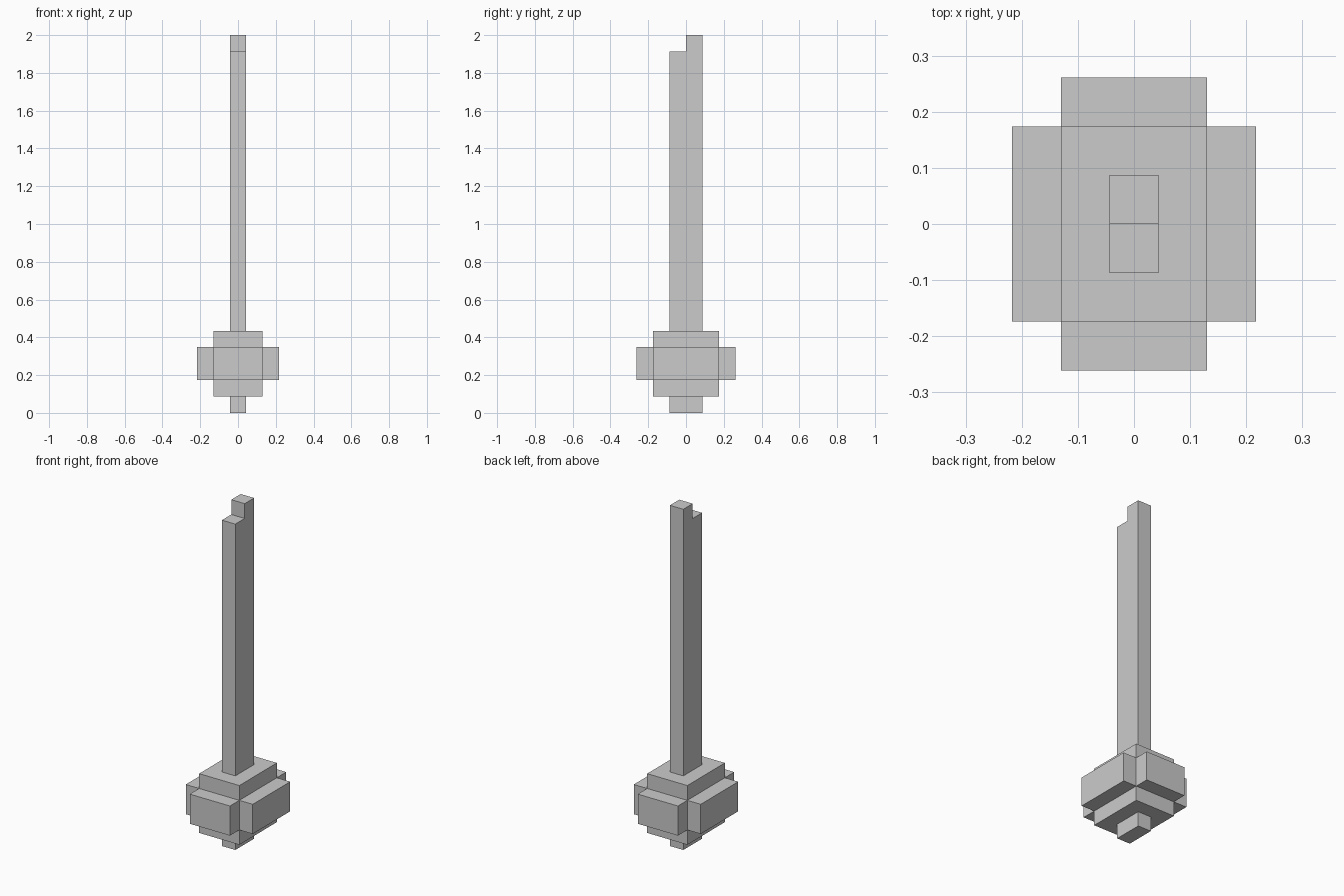
import bpy, bmesh
from mathutils import Vector

if "Cube" in bpy.data.objects:
    bpy.data.objects.remove(bpy.data.objects["Cube"])

U = 2 / 23  # one block of the grid the model is built on
ORIGIN = Vector((-2.5, -3, 0))  # centres the 5 x 6 block footprint


def block(x0, x1, y0, y1, z0, z1):
    """Set of grid cells filling a box."""
    return {(x, y, z) for x in range(x0, x1) for y in range(y0, y1) for z in range(z0, z1)}


# Parts, in grid cells
parts = {
    # long shaft with a half-depth step at the tip
    "shaft": block(2, 3, 2, 4, 5, 22) | block(2, 3, 3, 4, 22, 23),
    # rounded block head: core plus side and front/back bulges
    "head": block(1, 4, 1, 5, 1, 5) | block(0, 5, 1, 5, 2, 4) | block(1, 4, 0, 6, 2, 4),
    # small foot under the head
    "foot": block(2, 3, 2, 4, 0, 1),
}
solid = set().union(*parts.values())


def build(name, cells):
    """Skin the cells with outer faces only, then merge flat areas."""
    bm = bmesh.new()
    for c in sorted(cells):
        for axis in range(3):
            for side in (0, 1):
                near = list(c)
                near[axis] += 2 * side - 1
                if tuple(near) in solid:
                    continue
                b, d = (axis + 1) % 3, (axis + 2) % 3
                corners = []
                for i, j in ((0, 0), (1, 0), (1, 1), (0, 1)):
                    p = Vector(c)
                    p[axis] += side
                    p[b] += i
                    p[d] += j
                    corners.append(bm.verts.new((p + ORIGIN) * U))
                bm.faces.new(corners if side else corners[::-1])
    bmesh.ops.remove_doubles(bm, verts=bm.verts, dist=U * 0.01)
    bmesh.ops.dissolve_limit(bm, angle_limit=0.02, verts=bm.verts, edges=bm.edges)
    mesh = bpy.data.meshes.new(name)
    bm.to_mesh(mesh)
    bm.free()
    bpy.context.collection.objects.link(bpy.data.objects.new(name, mesh))


for name, cells in parts.items():
    build(name, cells)
